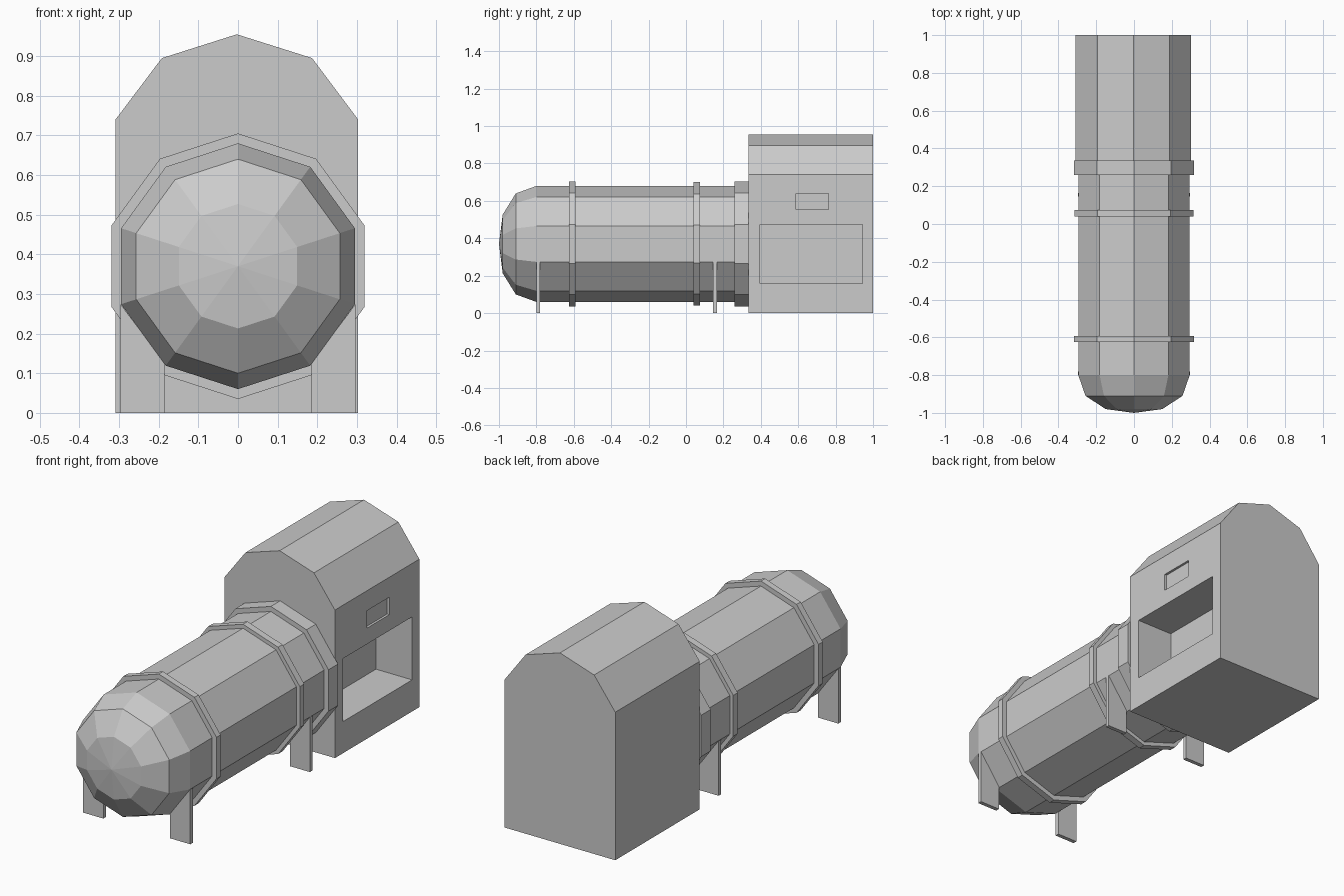
import bpy, bmesh
from math import sin, cos, pi

if "Cube" in bpy.data.objects:
    bpy.data.objects.remove(bpy.data.objects["Cube"])

SIDES = 10
AXIS_Z = 0.37


def finish(name, bm):
    bmesh.ops.recalc_face_normals(bm, faces=bm.faces)
    mesh = bpy.data.meshes.new(name)
    bm.to_mesh(mesh)
    bm.free()
    obj = bpy.data.objects.new(name, mesh)
    bpy.context.collection.objects.link(obj)
    return obj


def lathe(name, stations):
    """Ten-sided solid along y from (y, radius) stations; radius 0 makes a tip."""
    bm = bmesh.new()
    rings = []
    for y, r in stations:
        angles = [pi / 2 + 2 * pi * i / SIDES for i in range(SIDES if r else 1)]
        rings.append([bm.verts.new((r * cos(a), y, AXIS_Z + r * sin(a))) for a in angles])
    for a, b in zip(rings, rings[1:]):
        for i in range(SIDES):
            j = (i + 1) % SIDES
            if len(a) == 1:
                bm.faces.new((a[0], b[i], b[j]))
            else:
                bm.faces.new((a[i], a[j], b[j], b[i]))
    for end in (rings[0], rings[-1]):
        if len(end) > 1:
            bm.faces.new(end)
    return finish(name, bm)


def prism(name, profile, y0, y1):
    """Extrude an (x, z) profile along y."""
    bm = bmesh.new()
    a = [bm.verts.new((x, y0, z)) for x, z in profile]
    b = [bm.verts.new((x, y1, z)) for x, z in profile]
    bm.faces.new(a)
    bm.faces.new(b)
    for i in range(len(a)):
        j = (i + 1) % len(a)
        bm.faces.new((a[i], a[j], b[j], b[i]))
    return finish(name, bm)


def cut_recess(target, name, depth, y0, y1, z0, z1):
    """Cut a box-shaped recess into the right-hand wall."""
    x = WALL_X - depth
    cutter = prism(name, [(x, z0), (0.5, z0), (0.5, z1), (x, z1)], y0, y1)
    cutter.hide_render = True
    cutter.hide_set(True)
    mod = target.modifiers.new(name, 'BOOLEAN')
    mod.operation = 'DIFFERENCE'
    mod.solver = 'EXACT'
    mod.object = cutter
    bpy.context.view_layer.objects.active = target
    bpy.ops.object.modifier_apply(modifier=mod.name)
    bpy.data.objects.remove(cutter)


# Tank with faceted domed end
lathe("tank", [(-1, 0), (-0.98, 0.157), (-0.91, 0.27), (-0.8, 0.31), (0.345, 0.31)])

# Raised bands and the end collar
lathe("front_band", [(-0.625, 0.335), (-0.592, 0.335)])
lathe("rear_band", [(0.04, 0.33), (0.075, 0.33)])
lathe("end_collar", [(0.26, 0.335), (0.335, 0.335)])

# Four plate legs
for label, y in (("front", -0.8), ("rear", 0.145)):
    for side, s in (("left", -1), ("right", 1)):
        prism(f"{label}_{side}_leg",
              [(s * 0.185, 0), (s * 0.296, 0), (s * 0.296, 0.274), (s * 0.185, 0.125)],
              y, y + 0.02)

# Control housing with a faceted roof
WALL_X = 0.303
housing = prism("housing",
                [(-0.309, 0), (WALL_X, 0), (WALL_X, 0.74), (0.187, 0.895),
                 (-0.003, 0.955), (-0.192, 0.895), (-0.309, 0.74)], 0.333, 1)

# Deep opening and shallow panel in the right wall
cut_recess(housing, "opening_cutter", 0.2, 0.395, 0.943, 0.158, 0.473)
cut_recess(housing, "panel_cutter", 0.012, 0.588, 0.763, 0.553, 0.64)
